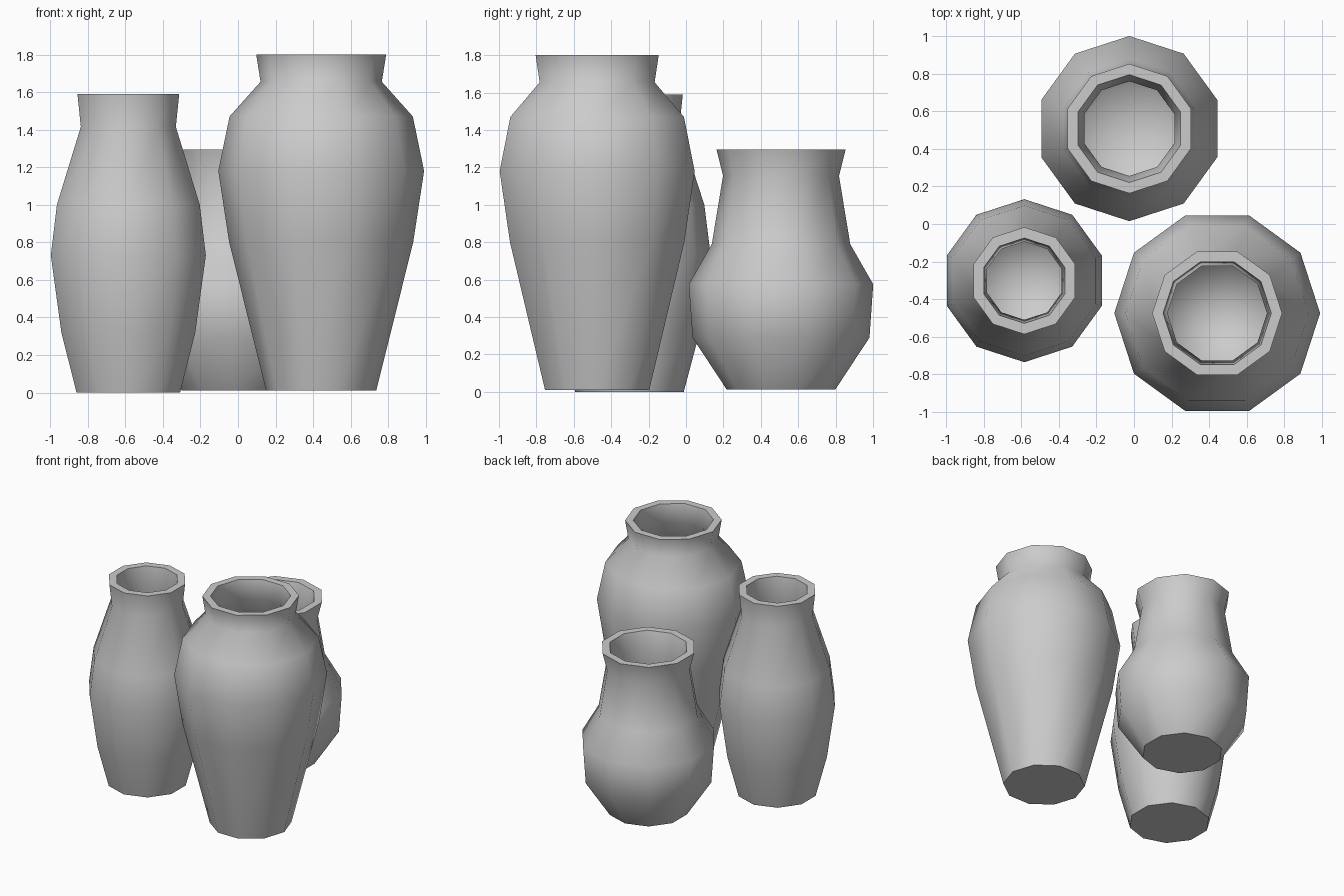
import bpy
import bmesh
from math import cos, sin, pi

if "Cube" in bpy.data.objects:
    bpy.data.objects.remove(bpy.data.objects["Cube"], do_unlink=True)

SIDES = 10
WALL = 0.058

clay = bpy.data.materials.new("grey_clay")
clay.use_nodes = True
GREY = (0.6, 0.6, 0.6, 1)
clay.diffuse_color = GREY
clay.node_tree.nodes["Principled BSDF"].inputs["Base Color"].default_value = GREY


def vase(name, centre, start, profile):
    """Ten-sided hollow vase; profile lists (radius, height) from base to lip."""
    bm = bmesh.new()

    def ring(radius, z):
        angles = [start + 2 * pi * i / SIDES for i in range(SIDES)]
        return [bm.verts.new((radius * cos(a), radius * sin(a), z)) for a in angles]

    # Outer wall up to the lip, then inner wall back down to the floor
    inner = [(r - WALL, z) for r, z in profile]
    inner[0] = (inner[0][0], profile[0][1] + WALL)
    rings = [ring(r, z) for r, z in profile + inner[::-1]]
    lip = len(profile) - 1
    for level, (low, high) in enumerate(zip(rings, rings[1:])):
        for i in range(SIDES):
            j = (i + 1) % SIDES
            face = bm.faces.new((low[i], low[j], high[j], high[i]))
            face.smooth = level != lip

    # Flat base underneath and softly shaded floor inside
    bm.faces.new(rings[0][::-1])
    floor = bm.verts.new((0, 0, inner[0][1]))
    for i in range(SIDES):
        bm.faces.new((rings[-1][i], rings[-1][(i + 1) % SIDES], floor)).smooth = True

    # Crisp edges at the base and both sides of the lip
    for loop in (rings[0], rings[lip], rings[lip + 1]):
        for i in range(SIDES):
            bm.edges.get((loop[i], loop[(i + 1) % SIDES])).smooth = False

    mesh = bpy.data.meshes.new(name)
    bm.to_mesh(mesh)
    bm.free()
    mesh.materials.append(clay)
    obj = bpy.data.objects.new(name, mesh)
    obj.location = (*centre, 0)
    bpy.context.collection.objects.link(obj)


# Slim vase on the right side
vase("slim_vase", (-0.584, -0.302), pi / 2,
     [(0.29, 0), (0.375, 0.32), (0.434, 0.73), (0.4, 1.0), (0.266, 1.415), (0.285, 1.59)])

# Tall broad-shouldered vase at the front
vase("tall_vase", (0.443, -0.475), 0,
     [(0.293, 0.01), (0.49, 0.8), (0.548, 1.18), (0.488, 1.47), (0.323, 1.655), (0.346, 1.8)])

# Short round-bellied vase at the back
vase("short_vase", (-0.025, 0.508), pi / 2,
     [(0.29, 0.012), (0.473, 0.29), (0.493, 0.575), (0.37, 0.79), (0.31, 1.155), (0.345, 1.295)])
